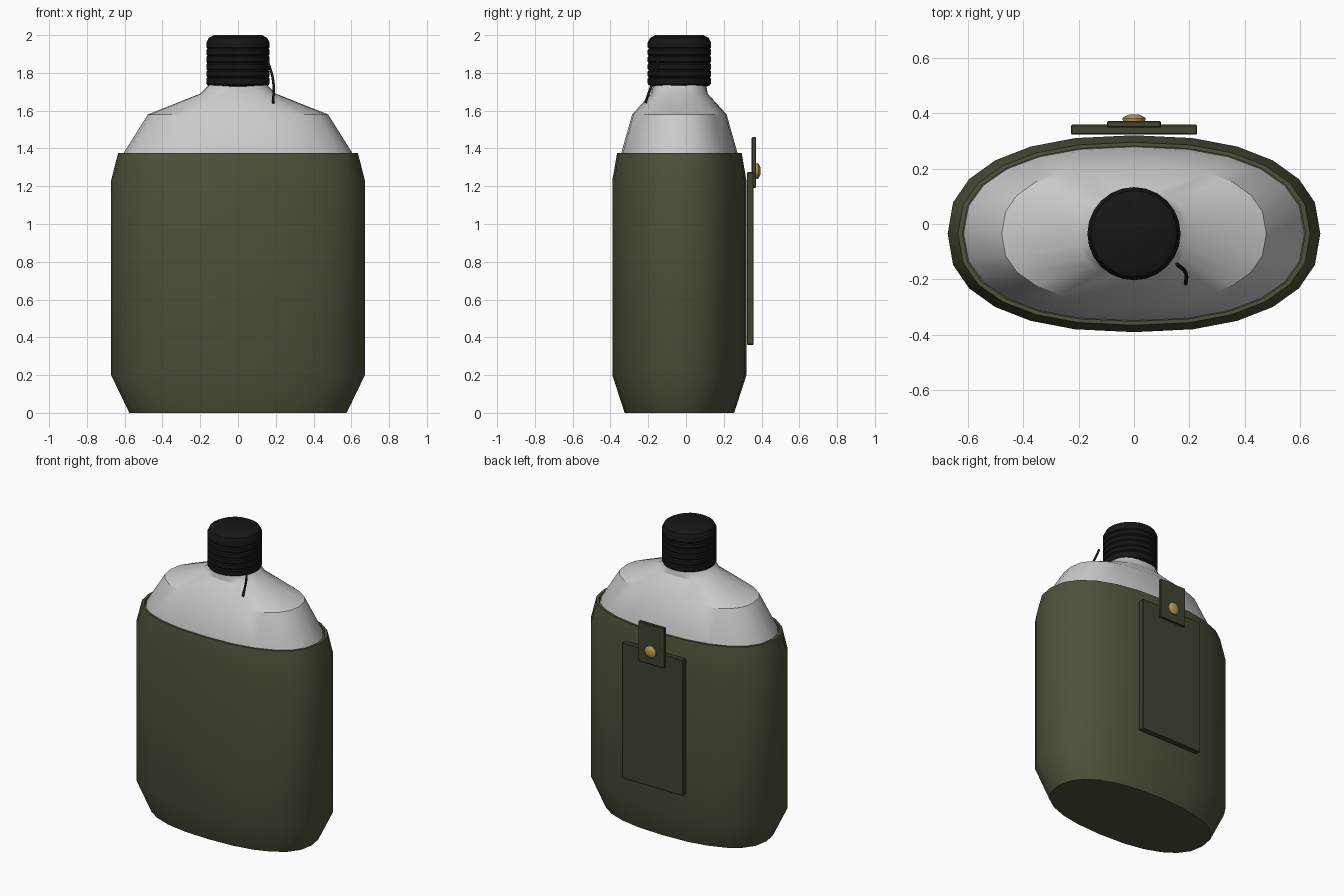
import bpy, bmesh, math
from mathutils import Matrix

if "Cube" in bpy.data.objects:
    bpy.data.objects.remove(bpy.data.objects["Cube"])

CY = -0.035  # depth centre of the bottle


def material(name, rgb):
    m = bpy.data.materials.new(name)
    m.diffuse_color = (*rgb, 1)
    m.use_nodes = True
    m.node_tree.nodes["Principled BSDF"].inputs["Base Color"].default_value = m.diffuse_color
    return m


OLIVE = material("olive_canvas", (0.075, 0.082, 0.042))
STRAP = material("olive_strap", (0.05, 0.058, 0.03))
BLACK = material("black_plastic", (0.008, 0.008, 0.008))
BRASS = material("brass", (0.5, 0.31, 0.08))


def finish(name, bm, mat=None, angle=30):
    bmesh.ops.recalc_face_normals(bm, faces=bm.faces)
    me = bpy.data.meshes.new(name)
    bm.to_mesh(me)
    bm.free()
    ob = bpy.data.objects.new(name, me)
    bpy.context.collection.objects.link(ob)
    if mat:
        me.materials.append(mat)
    bpy.ops.object.select_all(action='DESELECT')
    ob.select_set(True)
    bpy.context.view_layer.objects.active = ob
    bpy.ops.object.shade_smooth_by_angle(angle=math.radians(angle))
    return ob


def loft(name, profile, mat=None, sides=24, power=1.0, matrix=None):
    """Stack superellipse rings given as (z, rx, ry), capping both ends."""
    bm = bmesh.new()
    p = lambda v: math.copysign(abs(v) ** power, v) if abs(v) > 1e-6 else 0.0
    rings = []
    for z, rx, ry in profile:
        angs = [2 * math.pi * i / sides for i in range(sides)]
        rings.append([bm.verts.new((rx * p(math.cos(a)), ry * p(math.sin(a)), z)) for a in angs])
    for a, b in zip(rings, rings[1:]):
        for i in range(sides):
            j = (i + 1) % sides
            bm.faces.new((a[i], a[j], b[j], b[i]))
    bm.faces.new(rings[0])
    bm.faces.new(rings[-1])
    bm.transform(matrix or Matrix.Translation((0, CY, 0)))
    return finish(name, bm, mat)


def box(name, lo, hi, mat, bevel=0.004):
    bm = bmesh.new()
    bmesh.ops.create_cube(bm, size=1)
    for v in bm.verts:
        v.co = [(l + h) / 2 + c * (h - l) for l, h, c in zip(lo, hi, v.co)]
    bmesh.ops.bevel(bm, geom=bm.edges[:], offset=bevel, segments=1, affect='EDGES')
    return finish(name, bm, mat)


# Canvas cover with an open rim turned inward
loft("canvas_cover", [(0, 0.575, 0.29), (0.2, 0.672, 0.355), (1.23, 0.672, 0.355),
                      (1.375, 0.635, 0.33), (1.375, 0.618, 0.316), (1.34, 0.62, 0.318)],
     OLIVE, power=0.85)

# Metal bottle, hidden below the rim
loft("bottle", [(0.03, 0.55, 0.27), (0.2, 0.64, 0.325), (1.23, 0.64, 0.33), (1.375, 0.606, 0.308),
                (1.58, 0.477, 0.25), (1.69, 0.20, 0.15), (1.73, 0.16, 0.143), (1.78, 0.15, 0.14)],
     power=0.85)

# Ribbed screw cap
cap = [(1.728, 0.145), (1.735, 0.162)]
for i in range(6):
    z = 1.745 + i * 0.038
    cap += [(z, 0.168), (z + 0.024, 0.168), (z + 0.031, 0.162)]
cap = cap[:-1] + [(1.985, 0.155), (2.0, 0.128)]
loft("screw_cap", [(z, r, r) for z, r in cap], BLACK)

# Back pocket panel, closing tab and snap button
box("back_panel", (-0.228, 0.322, 0.36), (0.228, 0.358, 1.275), STRAP)
box("closing_tab", (-0.098, 0.348, 1.19), (0.098, 0.371, 1.46), STRAP)
loft("snap_button", [(0, 0.038, 0.038), (0.017, 0.042, 0.042), (0.022, 0.036, 0.036), (0.03, 0.02, 0.02)],
     BRASS, sides=12, matrix=Matrix.Translation((0, 0.364, 1.28)) @ Matrix.Rotation(-math.pi / 2, 4, 'X'))

# Retaining cord on the cap
cu = bpy.data.curves.new("cap_cord", 'CURVE')
cu.dimensions = '3D'
cu.bevel_depth = 0.007
cu.bevel_resolution = 1
cu.use_fill_caps = True
sp = cu.splines.new('BEZIER')
points = [(0.155, -0.145, 1.87), (0.186, -0.175, 1.76), (0.187, -0.215, 1.64)]
sp.bezier_points.add(len(points) - 1)
for bp, co in zip(sp.bezier_points, points):
    bp.co = co
    bp.handle_left_type = bp.handle_right_type = 'AUTO'
cu.materials.append(BLACK)
bpy.context.collection.objects.link(bpy.data.objects.new("cap_cord", cu))
